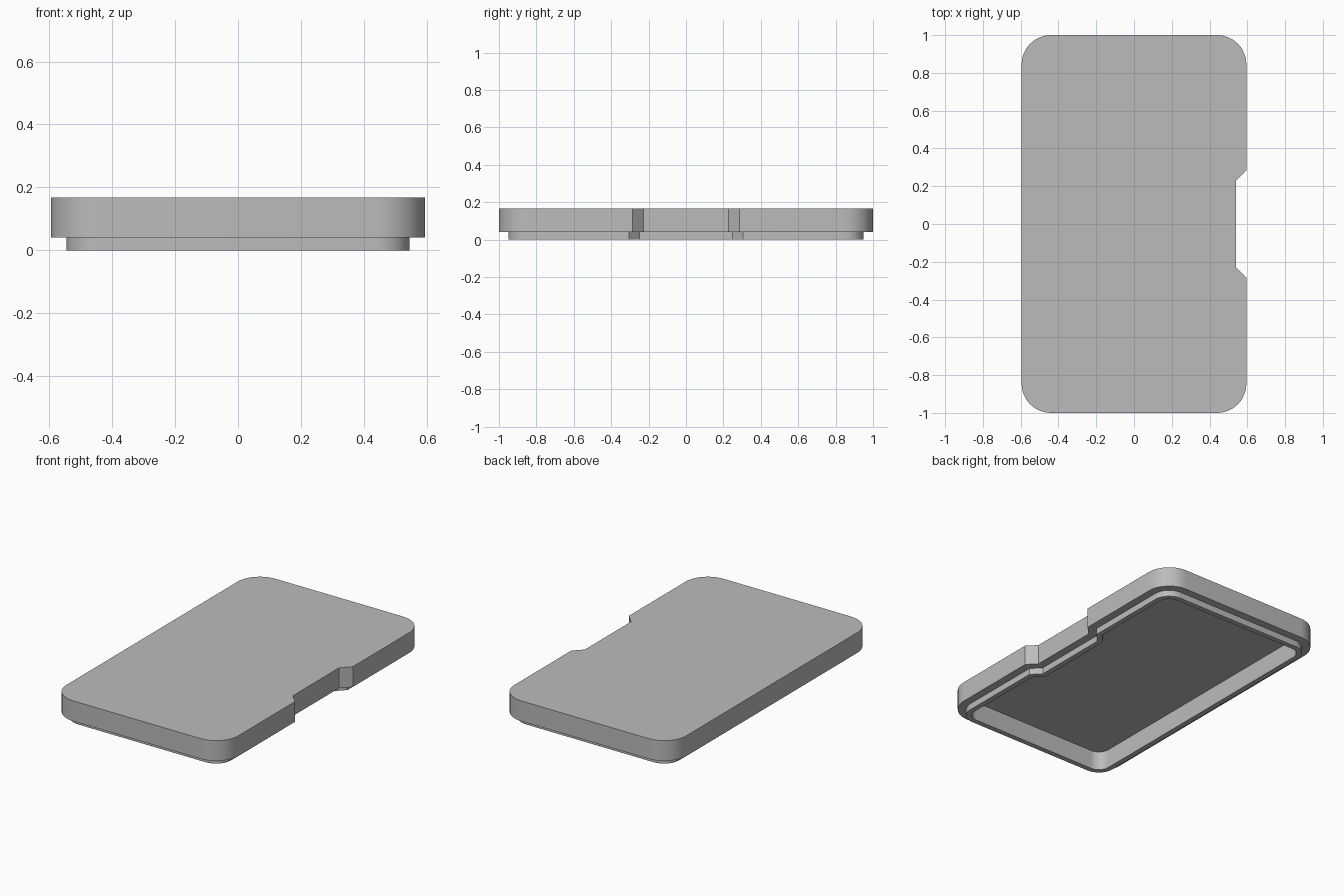
import bpy, bmesh, math

old = bpy.data.objects.get("Cube")
if old:
    bpy.data.objects.remove(old, do_unlink=True)

HALF_X, HALF_Y, RADIUS = 0.595, 1.0, 0.155
NOTCH_DEPTH, NOTCH_OUTER, NOTCH_INNER = 0.055, 0.285, 0.228
STEPS = 12

grey = bpy.data.materials.new("plain grey")
grey.use_nodes = True
colour = (0.5, 0.5, 0.5, 1)
grey.diffuse_color = colour
grey.node_tree.nodes["Principled BSDF"].inputs["Base Color"].default_value = colour


def outline(inset):
    """Rounded rectangle with a tapered notch on +x, offset inwards."""
    hx, hy, r = HALF_X - inset, HALF_Y - inset, RADIUS - inset
    shift = inset * math.tan(math.pi / 8)
    far, near = NOTCH_OUTER + shift, NOTCH_INNER + shift
    points = [(hx, -far), (hx - NOTCH_DEPTH, -near),
              (hx - NOTCH_DEPTH, near), (hx, far)]
    for corner, (sx, sy) in enumerate([(1, 1), (-1, 1), (-1, -1), (1, -1)]):
        for i in range(STEPS + 1):
            a = (corner + i / STEPS) * math.pi / 2
            points.append((sx * (hx - r) + r * math.cos(a),
                           sy * (hy - r) + r * math.sin(a)))
    return points


# Lid body, stepped lip and hollow underside, as (inset, height) rings
LIP, INNER = 0.05, 0.083
profile = [(0, 0.167), (0, 0.04), (LIP, 0.04), (LIP, 0),
           (INNER, 0), (INNER, 0.12)]
bm = bmesh.new()
rings = [[bm.verts.new((x, y, z)) for x, y in outline(inset)]
         for inset, z in profile]
for upper, lower in zip(rings, rings[1:]):
    for i in range(len(upper)):
        j = (i + 1) % len(upper)
        bm.faces.new((upper[i], lower[i], lower[j], upper[j]))
bm.faces.new(rings[0])
bm.faces.new(rings[-1])
bmesh.ops.recalc_face_normals(bm, faces=bm.faces)
mesh = bpy.data.meshes.new("lid")
bm.to_mesh(mesh)
bm.free()
mesh.materials.append(grey)
lid = bpy.data.objects.new("lid", mesh)
bpy.context.collection.objects.link(lid)

# Smooth corners, sharp rims
bpy.ops.object.select_all(action="DESELECT")
lid.select_set(True)
bpy.context.view_layer.objects.active = lid
bpy.ops.object.shade_smooth_by_angle(angle=math.radians(30))
